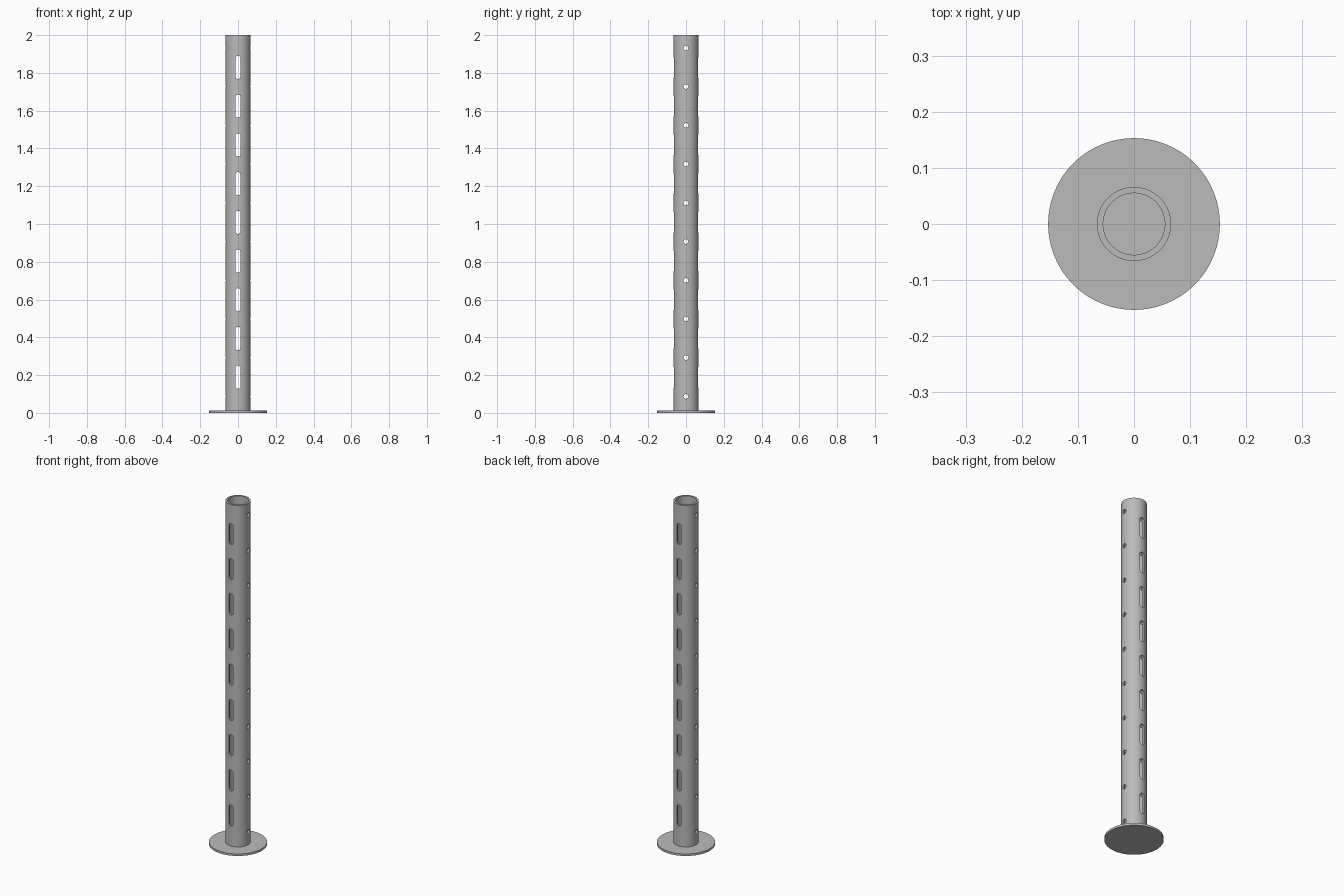
import bpy, bmesh
from math import cos, sin, pi, radians
from mathutils import Matrix

cube = bpy.data.objects.get("Cube")
if cube:
    bpy.data.objects.remove(cube, do_unlink=True)

HEIGHT, FLANGE = 2.0, 0.012      # total height, base plate thickness
OUTER, INNER, BASE = 0.066, 0.055, 0.153
PITCH = 0.205                    # spacing of slots and of holes

steel = bpy.data.materials.new("grey steel")
steel.use_nodes = True
colour = (0.5, 0.5, 0.5, 1)
steel.diffuse_color = colour
steel.node_tree.nodes["Principled BSDF"].inputs["Base Color"].default_value = colour


def make_object(name, bm):
    bmesh.ops.recalc_face_normals(bm, faces=bm.faces)
    mesh = bpy.data.meshes.new(name)
    bm.to_mesh(mesh)
    bm.free()
    mesh.materials.append(steel)
    obj = bpy.data.objects.new(name, mesh)
    bpy.context.collection.objects.link(obj)
    return obj


def lathe(name, profile, steps=96):
    """Spin a closed (radius, z) profile around the z axis."""
    bm = bmesh.new()
    verts = [bm.verts.new((r, 0, z)) for r, z in profile]
    edges = [bm.edges.new((a, b)) for a, b in zip(verts, verts[1:] + verts[:1])]
    bmesh.ops.spin(bm, geom=verts + edges, cent=(0, 0, 0), axis=(0, 0, 1),
                   angle=2 * pi, steps=steps, use_merge=True)
    bmesh.ops.remove_doubles(bm, verts=bm.verts, dist=1e-5)
    return make_object(name, bm)


def add_cutter(bm, z, radius, straight, along_x):
    """Rounded slot prism through the tube; straight = 0 gives a round hole."""
    outline, n = [], 12
    for side in (0, 1):
        shift = straight / 2 * (1 - 2 * side)
        for i in range(n + (1 if straight else 0)):
            a = pi * (side + i / n)
            outline.append((radius * cos(a), -0.1, z + shift + radius * sin(a)))
    verts = [bm.verts.new(p) for p in outline]
    face = bm.faces.new(verts)
    ext = bmesh.ops.extrude_face_region(bm, geom=[face])["geom"]
    new = [v for v in ext if isinstance(v, bmesh.types.BMVert)]
    bmesh.ops.translate(bm, verts=new, vec=(0, 0.2, 0))
    if along_x:
        bmesh.ops.rotate(bm, verts=verts + new, cent=(0, 0, 0),
                         matrix=Matrix.Rotation(pi / 2, 3, 'Z'))


# Hollow post
post = lathe("post_tube", [(INNER, FLANGE), (OUTER, FLANGE),
                           (OUTER, HEIGHT), (INNER, HEIGHT)])

# Slots front to back, round holes side to side
cut = bmesh.new()
for i in range(9):
    add_cutter(cut, 0.189 + PITCH * i, 0.0135, 0.096, False)
for i in range(10):
    add_cutter(cut, 0.087 + PITCH * i, 0.0125, 0, True)
cutter = make_object("opening_cutter", cut)
cutter.hide_render = True

mod = post.modifiers.new("openings", 'BOOLEAN')
mod.operation, mod.solver, mod.object = 'DIFFERENCE', 'EXACT', cutter
bpy.context.view_layer.objects.active = post
post.select_set(True)
bpy.ops.object.modifier_apply(modifier=mod.name)
bpy.data.objects.remove(cutter, do_unlink=True)

# Round base plate
bm = bmesh.new()
bmesh.ops.create_cone(bm, cap_ends=True, segments=96, radius1=BASE, radius2=BASE,
                      depth=FLANGE, matrix=Matrix.Translation((0, 0, FLANGE / 2)))
base = make_object("base_plate", bm)

# Smooth round walls, crisp rims
for obj in (post, base):
    bpy.ops.object.select_all(action='DESELECT')
    obj.select_set(True)
    bpy.context.view_layer.objects.active = obj
    bpy.ops.object.shade_smooth_by_angle(angle=radians(30))
